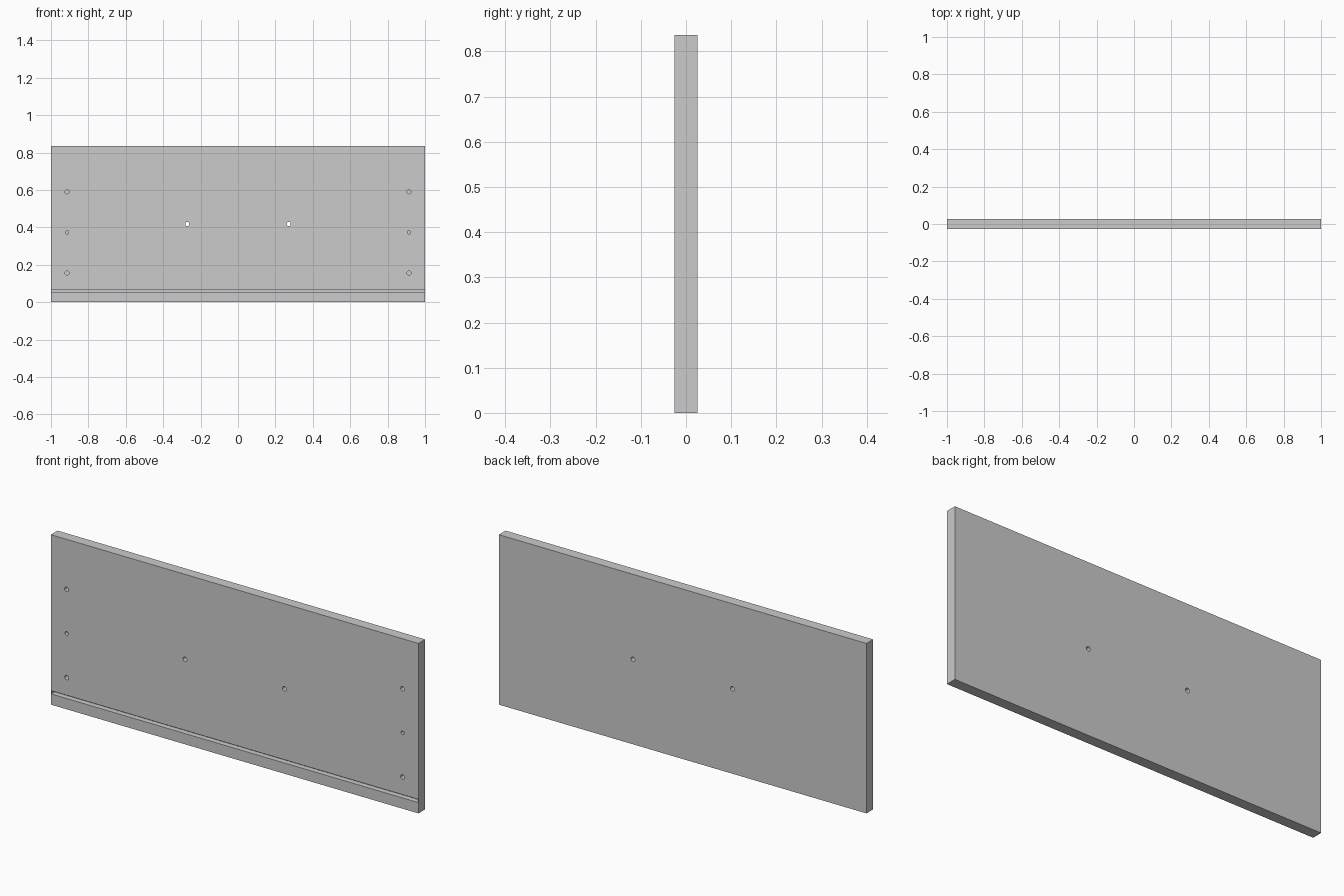
import bpy
import math

if "Cube" in bpy.data.objects:
    bpy.data.objects.remove(bpy.data.objects["Cube"])

W, T, H = 2.0, 0.052, 0.836
FRONT = -T / 2


def box(name, size, loc):
    bpy.ops.mesh.primitive_cube_add(size=1, location=loc)
    ob = bpy.context.object
    ob.name = name
    ob.scale = size
    bpy.ops.object.transform_apply(location=True, rotation=False, scale=True)
    return ob


def cut(target, cutter):
    mod = target.modifiers.new(cutter.name, 'BOOLEAN')
    mod.operation = 'DIFFERENCE'
    mod.solver = 'EXACT'
    mod.object = cutter
    bpy.context.view_layer.objects.active = target
    bpy.ops.object.modifier_apply(modifier=mod.name)
    bpy.data.objects.remove(cutter, do_unlink=True)


def drill(target, x, z, radius, depth):
    # hole entering from the front face
    start = FRONT - 0.02
    end = FRONT + depth
    bpy.ops.mesh.primitive_cylinder_add(
        vertices=24, radius=radius, depth=end - start,
        location=(x, (start + end) / 2, z), rotation=(math.pi / 2, 0, 0))
    cutter = bpy.context.object
    cutter.name = "hole_cutter"
    cutter.hide_render = True
    cut(target, cutter)


# drawer front board
panel = box("drawer_front", (W, T, H), (0, 0, H / 2))

# groove for the drawer bottom, closed at both ends
groove_depth = 0.026
groove = box("groove_cutter", (W - 0.004, groove_depth * 2, 0.016), (0, FRONT, 0.061))
groove.hide_render = True
cut(panel, groove)

for side in (-1, 1):
    # blind dowel and fixing holes along each end
    for z, r in ((0.156, 0.011), (0.373, 0.009), (0.59, 0.011)):
        drill(panel, side * 0.914, z, r, 0.035)
    # handle screw hole, right through
    drill(panel, side * 0.271, H / 2, 0.011, T + 0.02)

bpy.ops.object.select_all(action='DESELECT')
panel.select_set(True)
bpy.context.view_layer.objects.active = panel
bpy.ops.object.shade_smooth_by_angle(angle=math.radians(30))
